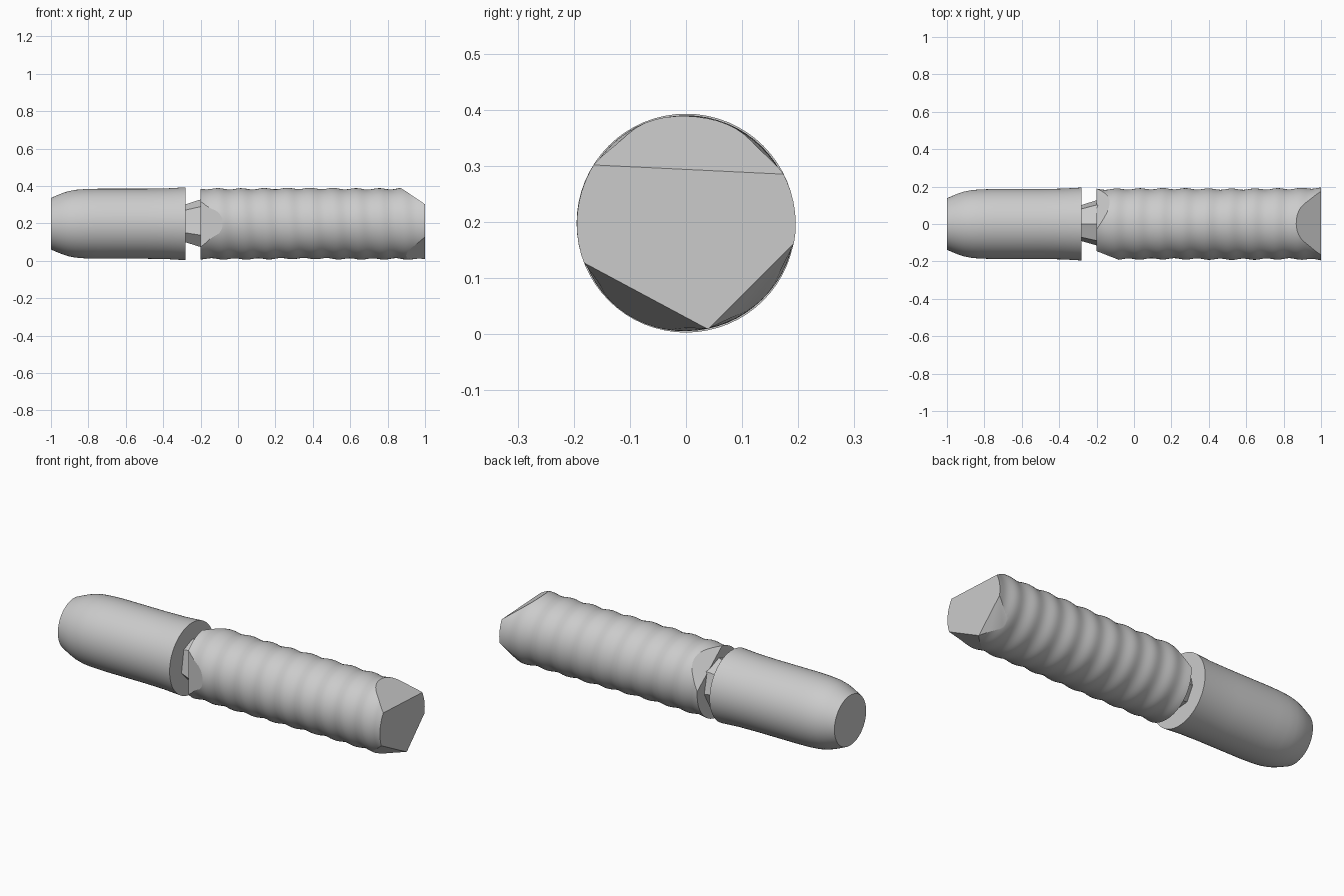
import bpy, bmesh, math
from mathutils import Vector

if "Cube" in bpy.data.objects:
    bpy.data.objects.remove(bpy.data.objects["Cube"])

AXIS_Z = 0.198
grey = bpy.data.materials.new("matte_grey")
grey.diffuse_color = (0.6, 0.6, 0.6, 1)
grey.use_nodes = True
grey.node_tree.nodes["Principled BSDF"].inputs["Base Color"].default_value = grey.diffuse_color


def loft(rings):
    """Closed solid through equally sized rings of points."""
    bm = bmesh.new()
    loops = [[bm.verts.new(p) for p in ring] for ring in rings]
    n = len(loops[0])
    for a, b in zip(loops, loops[1:]):
        for i in range(n):
            j = (i + 1) % n
            bm.faces.new((a[i], a[j], b[j], b[i]))
    bm.faces.new(loops[0][::-1])
    bm.faces.new(loops[-1])
    return bm


def ring(x, radius, n=64):
    """Ring about the long axis; radius is a function of the angle."""
    out = []
    for i in range(n):
        a = 2 * math.pi * i / n
        r = radius(a)
        out.append((x, r * math.cos(a), AXIS_Z + r * math.sin(a)))
    return out


def chip(bm, p, q, r):
    """Slice off the corner outside the plane through three points."""
    p, q, r = Vector(p), Vector(q), Vector(r)
    normal = (q - p).cross(r - p).normalized()
    if normal.dot(p - Vector((0.4, 0, AXIS_Z))) < 0:
        normal = -normal
    res = bmesh.ops.bisect_plane(
        bm, geom=bm.verts[:] + bm.edges[:] + bm.faces[:], dist=1e-5,
        plane_co=p, plane_no=normal, clear_outer=True)
    cut = [e for e in res["geom_cut"]
           if isinstance(e, bmesh.types.BMEdge) and e.is_boundary]
    bmesh.ops.edgeloop_fill(bm, edges=cut)


def finish(bm, name, angle):
    bmesh.ops.recalc_face_normals(bm, faces=bm.faces[:])
    mesh = bpy.data.meshes.new(name)
    bm.to_mesh(mesh)
    bm.free()
    mesh.materials.append(grey)
    obj = bpy.data.objects.new(name, mesh)
    bpy.context.collection.objects.link(obj)
    bpy.ops.object.select_all(action='DESELECT')
    obj.select_set(True)
    bpy.context.view_layer.objects.active = obj
    if angle:
        bpy.ops.object.shade_smooth_by_angle(angle=math.radians(angle))
    return obj


# Smooth rounded cap
profile = [(-1, .138), (-.97, .151), (-.94, .163), (-.91, .173), (-.87, .181),
           (-.82, .185), (-.75, .187), (-.5, .187), (-.38, .189), (-.28, .195)]
finish(loft([ring(x, lambda a, r=r: r) for x, r in profile]), "cap", 30)

# Faceted neck joining cap and body
section = [(-.09, .15), (-.04, .10), (.06, .11), (.10, .18),
           (.08, .27), (.0, .30), (-.07, .27)]
neck = []
for x, s in ((-.285, 1.0), (-.2, 1.27), (-.09, 1.27)):
    neck.append([(x, y * s, AXIS_Z + (z - AXIS_Z) * s) for y, z in section])
finish(loft(neck), "neck", 0)


# Gently rippled body
def body_radius(x):
    flare = .005 * max(0, (x - .85) / .15)
    return lambda a: (.1875 + flare
                      + .0035 * math.sin(2 * math.pi * x / .123 + .7 * math.sin(a))
                      + .0012 * math.sin(3 * a + 9 * x))


STEPS = 96
body = loft([ring(-.2 + 1.2 * i / STEPS, body_radius(-.2 + 1.2 * i / STEPS))
             for i in range(STEPS + 1)])
# Broken corners at the free end
chip(body, (1, -.17, .302), (1, .18, .285), (.87, .04, .385))
chip(body, (1, -.14, .105), (1, 0, .03), (.92, -.11, .048))
chip(body, (1, .05, .02), (1, .19, .16), (.93, .132, .066))
# Broken corners beside the neck
chip(body, (-.2, -.145, .20), (-.1, -.184, .20), (-.2, -.145, .30))
chip(body, (-.2, -.03, .385), (-.14, .15, .31), (-.2, .18, .22))
finish(body, "body", 18)
